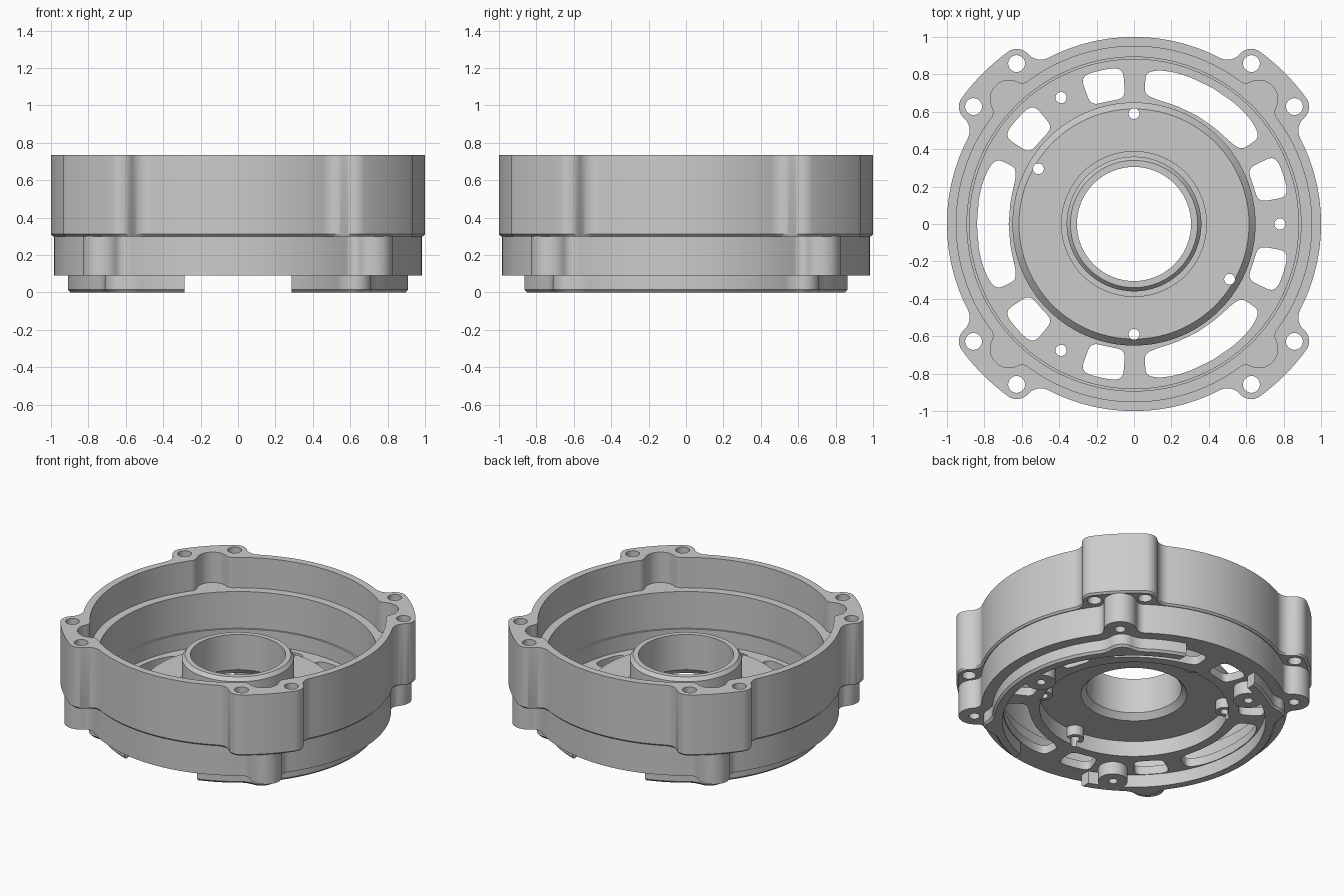
import bpy
import bmesh
from math import sin, cos, pi, radians, degrees, acos, atan2, copysign

cube = bpy.data.objects.get("Cube")
if cube:
    bpy.data.objects.remove(cube)

GREY = (0.6, 0.6, 0.6, 1)
grey = bpy.data.materials.new("cast metal grey")
grey.use_nodes = True
grey.diffuse_color = GREY
grey.node_tree.nodes["Principled BSDF"].inputs["Base Color"].default_value = GREY


def make(name, bm):
    bmesh.ops.recalc_face_normals(bm, faces=bm.faces)
    mesh = bpy.data.meshes.new(name)
    bm.to_mesh(mesh)
    bm.free()
    mesh.materials.append(grey)
    obj = bpy.data.objects.new(name, mesh)
    bpy.context.collection.objects.link(obj)
    return obj


def prism(name, points, z0, z1, chamfer=0.0):
    """Extrude an outline, with an optional chamfer on the lower edge."""
    bm = bmesh.new()
    levels = [(z0, 1 - chamfer), (z0 + chamfer, 1), (z1, 1)] if chamfer else [(z0, 1), (z1, 1)]
    rings = [[bm.verts.new((x * s, y * s, z)) for x, y in points] for z, s in levels]
    n = len(points)
    for a, b in zip(rings, rings[1:]):
        for i in range(n):
            j = (i + 1) % n
            bm.faces.new((a[i], a[j], b[j], b[i]))
    bm.faces.new(rings[0][::-1])
    bm.faces.new(rings[-1])
    return make(name, bm)


def circle(r, x=0.0, y=0.0, n=48):
    return [(x + r * cos(2 * pi * i / n), y + r * sin(2 * pi * i / n)) for i in range(n)]


def polar(r, angle):
    return r * cos(radians(angle)), r * sin(radians(angle))


def arc(cx, cy, r, a0, a1, n):
    """Points along an arc, without its last point."""
    return [(cx + x, cy + y) for x, y in
            (polar(r, a0 + (a1 - a0) * i / n) for i in range(n))]


def lobed(base, centre, radius, fillet, spread=0.0):
    """Round outline with a filleted ear on each diagonal."""
    d, e = base + fillet, radius + fillet
    delta = degrees(acos((centre ** 2 + d ** 2 - e ** 2) / (2 * centre * d)))
    ex, ey = polar(centre, spread)
    fx, fy = polar(d, spread + delta)
    toward = degrees(atan2(fy - ey, fx - ex))
    # Half of one ear, from its middle out to the middle of the plain side
    half = arc(0, 0, centre + radius, 0, spread, 6) if spread else []
    half += arc(ex, ey, radius, spread, toward, 14)
    half += arc(fx, fy, fillet, toward + 180, spread + delta + 180, 10)
    half += arc(0, 0, base, spread + delta, 45, 24)
    quarter = [(x, -y) for x, y in half[:0:-1]] + half
    points = []
    for turn in (45, 135, 225, 315):
        c, s = cos(radians(turn)), sin(radians(turn))
        points += [(x * c - y * s, x * s + y * c) for x, y in quarter]
    return points


def slot(middle, half, r0, r1, n=64):
    """Curved window with rounded corners."""
    points = []
    power = 0.45
    for i in range(n):
        t = 2 * pi * i / n
        u = copysign(abs(cos(t)) ** power, cos(t))
        v = copysign(abs(sin(t)) ** power, sin(t))
        points.append(polar((r0 + r1) / 2 + v * (r1 - r0) / 2, middle + u * half))
    return points


def combine(target, tool, operation):
    mod = target.modifiers.new("combine", "BOOLEAN")
    mod.operation = operation
    mod.solver = "EXACT"
    mod.object = tool
    bpy.context.view_layer.update()
    graph = bpy.context.evaluated_depsgraph_get()
    mesh = bpy.data.meshes.new_from_object(target.evaluated_get(graph))
    target.modifiers.clear()
    target.data = mesh
    bpy.data.objects.remove(tool)


def cut(target, points, z0, z1):
    combine(target, prism("cutter", points, z0, z1), "DIFFERENCE")


def lathe(name, profile, n=128):
    bm = bmesh.new()
    rings = [[bm.verts.new((r * cos(2 * pi * i / n), r * sin(2 * pi * i / n), z))
              for i in range(n)] for r, z in profile]
    for a, b in zip(rings, rings[1:] + rings[:1]):
        for i in range(n):
            j = (i + 1) % n
            bm.faces.new((a[i], a[j], b[j], b[i]))
    return make(name, bm)


# Foot rim: two raised arcs under the floor
feet = prism("foot_rim", lobed(0.91, 0.88, 0.09, 0.15), 0, 0.12, 0.015)
cut(feet, circle(0.845, n=128), -0.1, 0.3)
for angle in (0, 120, 240):
    x, y = polar(0.78, angle)
    combine(feet, prism("foot_boss", circle(0.095, x, y), 0, 0.12), "UNION")
cut(feet, [(-0.285, -1.2), (0.285, -1.2), (0.285, 1.2), (-0.285, 1.2)], -0.1, 0.3)

# Housing: lower ring and wider upper body with bolt ears
housing = prism("housing", lobed(0.983, 1.025, 0.105, 0.06), 0.09, 0.32)
body = prism("body", lobed(1.0, 1.061, 0.08, 0.09, 8.8), 0.3, 0.735, 0.012)
combine(housing, body, "UNION")
combine(housing, feet, "UNION")

# Stepped cavity and central opening
cut(housing, lobed(0.95, 0.945, 0.1, 0.05), 0.52, 0.9)
cut(housing, circle(0.893, n=128), 0.26, 0.6)
cut(housing, circle(0.88, n=128), 0.15, 0.4)
cut(housing, circle(0.65, n=128), -0.1, 0.4)

# Windows in the floor
for third in (0, 120, 240):
    for middle, half in ((60, 25.5), (18, 8), (-18, 8)):
        cut(housing, slot(third + middle, half, 0.67, 0.84), -0.1, 0.35)
    x, y = polar(0.78, third)
    cut(housing, circle(0.03, x, y, 24), -0.1, 0.4)

# Ear holes: through the upper ears, blind in the lower ears
for diagonal in (45, 135, 225, 315):
    for side in (-8.8, 8.8):
        x, y = polar(1.063, diagonal + side)
        cut(housing, circle(0.045, x, y, 32), 0.1, 0.9)
    x, y = polar(1.03, diagonal)
    cut(housing, circle(0.035, x, y, 24), 0.0, 0.24)

# Bearing plate with raised hub and recessed underside
hub = lathe("hub_plate", [
    (0.305, 0.24), (0.305, 0.49), (0.34, 0.49), (0.36, 0.465),
    (0.36, 0.27), (0.39, 0.27), (0.39, 0.26), (0.615, 0.26), (0.65, 0.22),
    (0.65, 0.09), (0.605, 0.09), (0.605, 0.2), (0.34, 0.2)])
for angle in (90, 150, 270, 330):
    x, y = polar(0.59, angle)
    combine(hub, prism("hub_boss", circle(0.058, x, y, 32), 0.13, 0.22), "UNION")
    cut(hub, circle(0.029, x, y, 24), -0.1, 0.5)

for obj in (housing, hub):
    bpy.ops.object.select_all(action="DESELECT")
    obj.select_set(True)
    bpy.context.view_layer.objects.active = obj
    bpy.ops.object.shade_smooth_by_angle(angle=radians(25))
